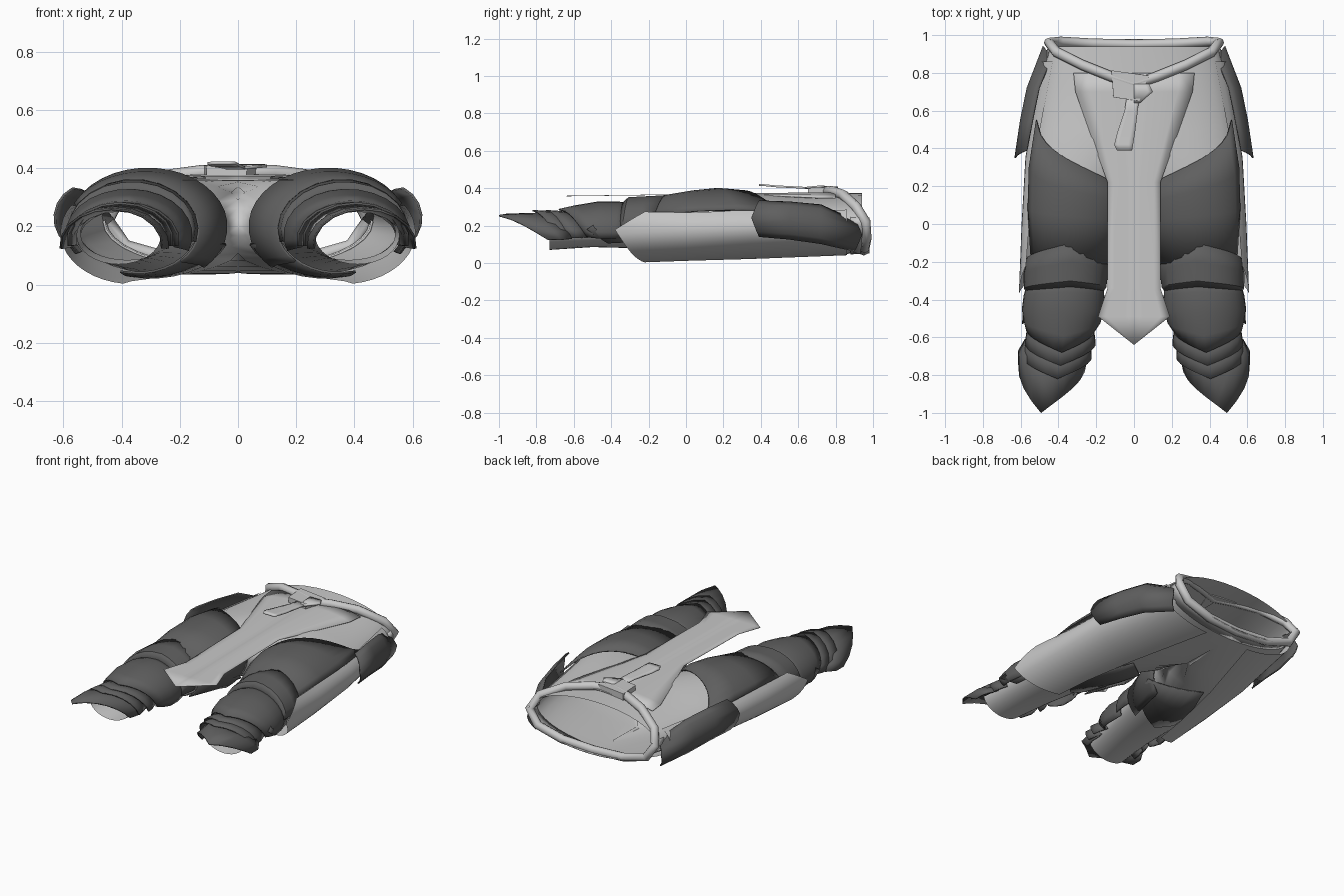
import bpy
import bmesh
from math import radians, cos, sin

cube = bpy.data.objects.get("Cube")
if cube:
    bpy.data.objects.remove(cube, do_unlink=True)


def make_material(name, value):
    mat = bpy.data.materials.new(name)
    mat.use_nodes = True
    color = (value, value, value, 1)
    mat.diffuse_color = color
    mat.node_tree.nodes["Principled BSDF"].inputs["Base Color"].default_value = color
    return mat


CLOTH = make_material("light grey cloth", 0.58)
ARMOR = make_material("dark grey armor", 0.115)


def finish(obj, mat, angle=35):
    obj.data.materials.append(mat)
    bpy.ops.object.select_all(action="DESELECT")
    bpy.context.view_layer.objects.active = obj
    obj.select_set(True)
    bpy.ops.object.shade_smooth_by_angle(angle=radians(angle))


def mesh_object(name, bm, mat, mirror=False, thickness=0):
    mesh = bpy.data.meshes.new(name)
    bm.to_mesh(mesh)
    bm.free()
    obj = bpy.data.objects.new(name, mesh)
    bpy.context.collection.objects.link(obj)
    finish(obj, mat)
    if thickness:
        mod = obj.modifiers.new("Thickness", "SOLIDIFY")
        mod.thickness = thickness
        mod.offset = 0
    if mirror:
        mod = obj.modifiers.new("Mirror", "MIRROR")
        mod.merge_threshold = 0.001
    return obj


def shell(name, mat, rings, start, end, peak=0.0, power=1.0, n=14, thickness=0.008):
    """Loft arcs along y. Ring: (edge y, peak y, center x, center z, radius x, radius z)."""
    bm = bmesh.new()
    rows = []
    for edge, top, cx, cz, rx, rz in rings:
        row = []
        for i in range(n + 1):
            t = 2 * i / n - 1
            side = (peak - t) / (peak + 1) if t < peak else (t - peak) / (1 - peak)
            a = radians(start + (end - start) * i / n)
            y = edge + (top - edge) * (1 - abs(side) ** power)
            row.append(bm.verts.new((max(0, cx + rx * cos(a)), y, cz + rz * sin(a))))
        rows.append(row)
    for r, s in zip(rows, rows[1:]):
        for i in range(n):
            quad = (r[i], r[i + 1], s[i + 1], s[i])
            # Leave the middle plane open so both halves join
            if any(v.co.x > 0.0001 for v in quad):
                bm.faces.new(quad)
    bmesh.ops.remove_doubles(bm, verts=bm.verts, dist=0.0005)
    bmesh.ops.recalc_face_normals(bm, faces=bm.faces)
    return mesh_object(name, bm, mat, True, thickness)


# Trousers
shell("trousers", CLOTH, [
    (0.94, 0.94, 0, 0.215, 0.45, 0.16),
    (0.75, 0.75, 0, 0.205, 0.50, 0.165),
    (0.5, 0.5, 0.1, 0.2, 0.44, 0.165),
    (0.3, 0.3, 0.25, 0.2, 0.32, 0.165),
    (0.15, 0.15, 0.3, 0.2, 0.265, 0.15),
    (0, 0, 0.335, 0.195, 0.215, 0.125),
    (-0.3, -0.3, 0.36, 0.18, 0.185, 0.1),
    (-0.5, -0.5, 0.38, 0.17, 0.16, 0.085),
    (-0.73, -0.73, 0.41, 0.17, 0.145, 0.1)], 0, 360, n=32, thickness=0)

# Open coat skirt around the outside and back of each leg
shell("coat_skirt", CLOTH, [
    (0.86, 0.86, 0.1, 0.2, 0.39, 0.16),
    (0.35, 0.35, 0.25, 0.19, 0.325, 0.17),
    (0, 0, 0.33, 0.18, 0.265, 0.17),
    (-0.22, -0.38, 0.36, 0.18, 0.25, 0.178)], 32, -82, peak=-3 / 7, thickness=0)

# Hip plates
shell("hip_plate", ARMOR, [
    (0.90, 0.94, 0.38, 0.14, 0.1, 0.1),
    (0.72, 0.72, 0.445, 0.2, 0.12, 0.125),
    (0.55, 0.55, 0.48, 0.22, 0.12, 0.12),
    (0.39, 0.35, 0.51, 0.23, 0.12, 0.115)], 62, -50, n=6)

# Thigh plates, reaching high on the outside
shell("thigh_plate", ARMOR, [
    (0.08, 0.55, 0.29, 0.2, 0.25, 0.185),
    (0.05, 0.3, 0.31, 0.2, 0.27, 0.198),
    (0, 0.08, 0.32, 0.2, 0.265, 0.185),
    (-0.22, -0.18, 0.35, 0.19, 0.215, 0.155)], 25, 225, peak=-1, power=0.6, n=20)

# Plates across the inner back of the thighs
shell("back_thigh_plate", ARMOR, [
    (0.08, 0.32, 0.3, 0.2, 0.275, 0.175),
    (0.0, 0.06, 0.32, 0.2, 0.26, 0.172),
    (-0.12, -0.2, 0.35, 0.19, 0.21, 0.15)], 200, 285, peak=0.5, n=8)

shell("lower_thigh_band", ARMOR, [
    (-0.19, -0.1, 0.355, 0.19, 0.215, 0.17),
    (-0.26, -0.2, 0.36, 0.19, 0.22, 0.165),
    (-0.34, -0.3, 0.365, 0.19, 0.215, 0.16),
    (-0.36, -0.33, 0.365, 0.18, 0.2, 0.142)], 0, 195, n=12)

# Rounded knee caps
shell("knee_cap", ARMOR, [
    (-0.33, -0.28, 0.365, 0.17, 0.2, 0.14),
    (-0.38, -0.36, 0.37, 0.17, 0.21, 0.155),
    (-0.45, -0.47, 0.375, 0.17, 0.215, 0.155),
    (-0.5, -0.59, 0.38, 0.17, 0.2, 0.135),
    (-0.53, -0.68, 0.39, 0.17, 0.18, 0.115)], -15, 200, n=16)

shell("knee_side_fin", ARMOR, [
    (-0.31, -0.31, 0.39, 0.17, 0.18, 0.1),
    (-0.42, -0.53, 0.4, 0.17, 0.19, 0.11)], 45, -35, n=4)

# Overlapping shin bands
for name, y, cx, rx in (("upper_shin_band", -0.56, 0.39, 0.18),
                        ("lower_shin_band", -0.63, 0.405, 0.175)):
    shell(name, ARMOR, [
        (y + 0.04, y - 0.02, cx, 0.155, rx - 0.02, 0.105),
        (y - 0.02, y - 0.12, cx, 0.155, rx, 0.12),
        (y - 0.06, y - 0.19, cx, 0.155, rx + 0.005, 0.125)], -10, 190, n=10)

# Pointed guards over the ankles
shell("ankle_guard", ARMOR, [
    (-0.61, -0.7, 0.41, 0.14, 0.165, 0.115),
    (-0.67, -0.82, 0.425, 0.135, 0.185, 0.13),
    (-0.74, -1.0, 0.435, 0.135, 0.175, 0.125)], -5, 185, peak=-0.2, n=10)


def sheet(name, rows, mat, thickness, mirror=False):
    """Cloth strip from rows of (x1, x2, y, z), falling away at the hips."""
    bm = bmesh.new()
    grid = []
    for x1, x2, y, z in rows:
        xs = [x1 + (x2 - x1) * i / 4 for i in range(5)]
        grid.append([bm.verts.new((x, y, z - 0.24 * max(0, x - 0.19))) for x in xs])
    for r, s in zip(grid, grid[1:]):
        for i in range(4):
            bm.faces.new((r[i], s[i], s[i + 1], r[i + 1]))
    bmesh.ops.remove_doubles(bm, verts=bm.verts, dist=0.0005)
    return mesh_object(name, bm, mat, mirror, thickness)


# Front cloth with a pointed end
sheet("front_cloth", [
    (0, 0.32, 0.8, 0.377), (0, 0.31, 0.7, 0.376), (0, 0.14, 0.22, 0.37),
    (0, 0.14, -0.34, 0.362), (0, 0.19, -0.49, 0.36), (0, 0, -0.64, 0.358)],
    CLOTH, 0.003, True)

# Slanted belt around the waist
half = [(0, 0.74, 0.385), (0.12, 0.78, 0.385), (0.27, 0.84, 0.365),
        (0.41, 0.91, 0.3), (0.45, 0.96, 0.22), (0.39, 0.965, 0.13),
        (0.22, 0.955, 0.08), (0, 0.95, 0.067)]
path = half + [(-x, y, z) for x, y, z in half[-2:0:-1]]
curve = bpy.data.curves.new("belt", "CURVE")
curve.dimensions = "3D"
curve.bevel_depth = 0.027
curve.bevel_resolution = 2
spline = curve.splines.new("POLY")
spline.points.add(len(path) - 1)
for point, co in zip(spline.points, path):
    point.co = (*co, 1)
spline.use_cyclic_u = True
spline.use_smooth = True
belt = bpy.data.objects.new("belt", curve)
bpy.context.collection.objects.link(belt)
curve.materials.append(CLOTH)

# Waist hem across the back
shell("waist_hem", CLOTH, [
    (0.88, 0.88, 0, 0.215, 0.46, 0.165),
    (0.98, 0.98, 0, 0.215, 0.45, 0.16)], -90, 10, n=10)

# Belt knot and hanging end
bpy.ops.mesh.primitive_cube_add(size=1, location=(-0.03, 0.73, 0.387),
                                rotation=(0, 0, radians(-8)))
knot = bpy.context.object
knot.name = "belt_knot"
knot.scale = (0.2, 0.14, 0.045)
for v in knot.data.vertices:
    if v.co.y < 0:
        v.co.x *= 0.7
finish(knot, CLOTH)
bevel = knot.modifiers.new("Bevel", "BEVEL")
bevel.width = 0.012
bevel.segments = 2

sheet("belt_end", [
    (-0.035, 0.03, 0.7, 0.398), (-0.05, 0.02, 0.6, 0.404),
    (-0.09, 0.005, 0.48, 0.41), (-0.105, -0.005, 0.42, 0.416),
    (-0.09, -0.01, 0.39, 0.418)], CLOTH, 0.01)
sheet("belt_knot_wing", [
    (0, 0.08, 0.74, 0.41), (0, 0.1, 0.7, 0.408), (0, 0.03, 0.64, 0.402)],
    CLOTH, 0.01)
